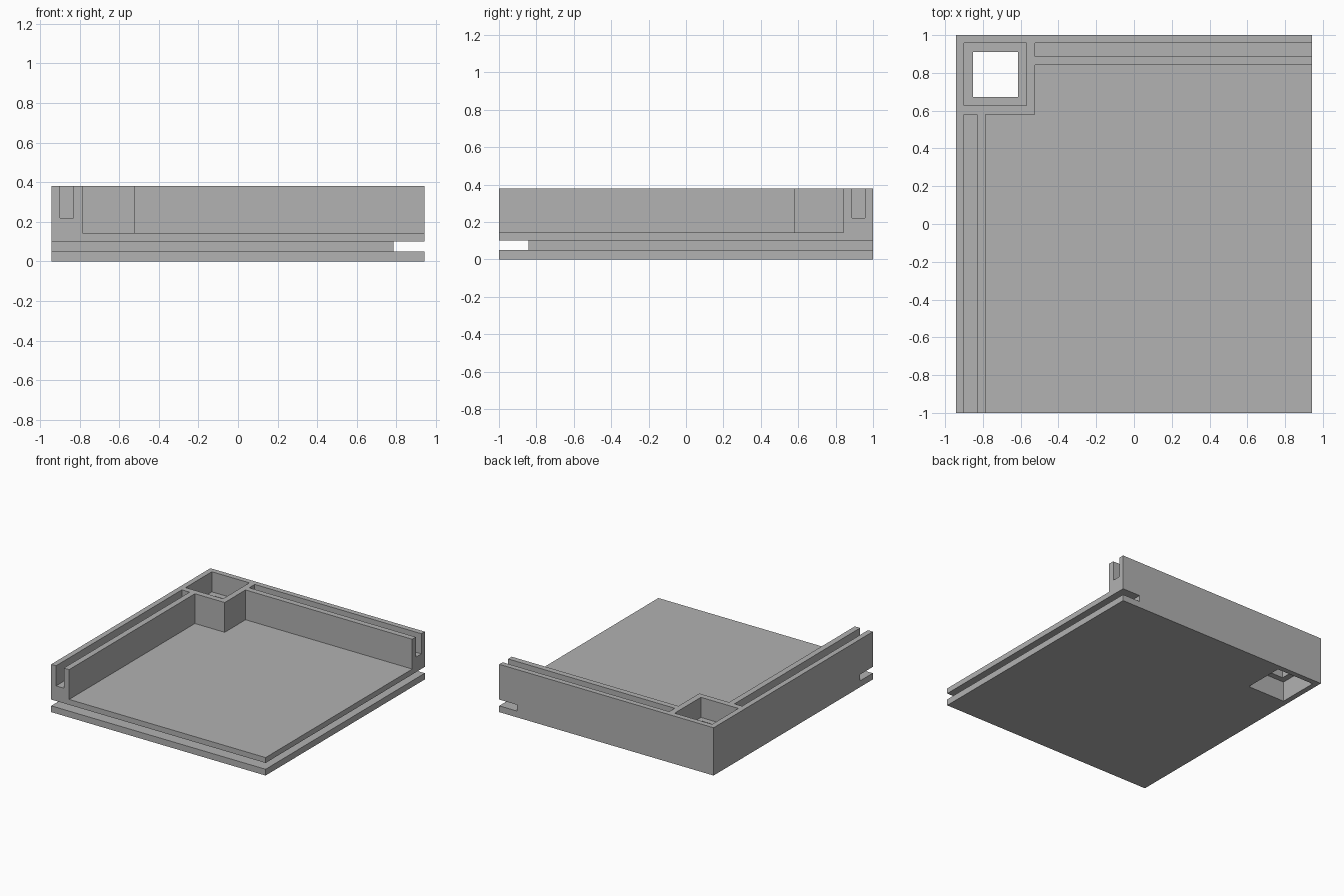
import bpy, bmesh

default = bpy.data.objects.get("Cube")
if default:
    bpy.data.objects.remove(default, do_unlink=True)

grey = bpy.data.materials.new("plain_grey")
grey.use_nodes = True
colour = (0.445, 0.445, 0.445, 1)
grey.diffuse_color = colour
grey.node_tree.nodes["Principled BSDF"].inputs["Base Color"].default_value = colour

X, Y, H = 0.943, 1.0, 0.38      # half width, half depth, height
OUT = 0.1                       # how far cutters overshoot open sides


def prism(name, outline, z0, z1):
    """Extrude a flat outline from z0 to z1."""
    bm = bmesh.new()
    face = bm.faces.new([bm.verts.new((x, y, z0)) for x, y in outline])
    grown = bmesh.ops.extrude_face_region(bm, geom=[face])["geom"]
    bmesh.ops.translate(bm, vec=(0, 0, z1 - z0),
                        verts=[v for v in grown if isinstance(v, bmesh.types.BMVert)])
    bmesh.ops.recalc_face_normals(bm, faces=bm.faces)
    mesh = bpy.data.meshes.new(name)
    bm.to_mesh(mesh)
    bm.free()
    mesh.materials.append(grey)
    obj = bpy.data.objects.new(name, mesh)
    bpy.context.collection.objects.link(obj)
    return obj


def rect(x0, x1, y0, y1):
    return [(x0, y0), (x1, y0), (x1, y1), (x0, y1)]


def cut(target, name, outline, z0, z1):
    """Subtract a prism from the target and discard the cutter."""
    cutter = prism(name, outline, z0, z1)
    cutter.hide_render = True
    mod = target.modifiers.new(name, "BOOLEAN")
    mod.operation, mod.solver, mod.object = "DIFFERENCE", "EXACT", cutter
    bpy.context.view_layer.objects.active = target
    bpy.ops.object.modifier_apply(modifier=mod.name)
    bpy.data.objects.remove(cutter, do_unlink=True)


tray = prism("corner_tray", rect(-X, X, -Y, Y), 0, H)

# Open tray interior, leaving two walls and the square corner block
wall_x, wall_y = -0.785, 0.842
block_x, block_y = -0.523, 0.58
right, front = X + OUT, -Y - OUT
cut(tray, "interior", [(wall_x, front), (right, front), (right, wall_y),
                       (block_x, wall_y), (block_x, block_y), (wall_x, block_y)],
    0.143, H + OUT)

# Slots along the tops of the two walls
slot_floor = 0.22
cut(tray, "side_wall_slot", rect(-0.9, -0.832, front, block_y), slot_floor, H + OUT)
cut(tray, "back_wall_slot", rect(block_x, right, 0.888, 0.957), slot_floor, H + OUT)

# Groove around the two open edges
cut(tray, "edge_groove", [(-X - OUT, front), (right, front), (right, Y + OUT),
                          (-wall_x, Y + OUT), (-wall_x, -wall_y), (-X - OUT, -wall_y)],
    0.05, 0.1)

# Square corner sockets above and below, joined by a smaller hole
socket = rect(-0.9, -0.57, 0.627, 0.957)
cut(tray, "upper_socket", socket, slot_floor, H + OUT)
cut(tray, "lower_socket", socket, -OUT, 0.16)
cut(tray, "through_hole", rect(-0.853, -0.615, 0.673, 0.91), -OUT, H + OUT)
